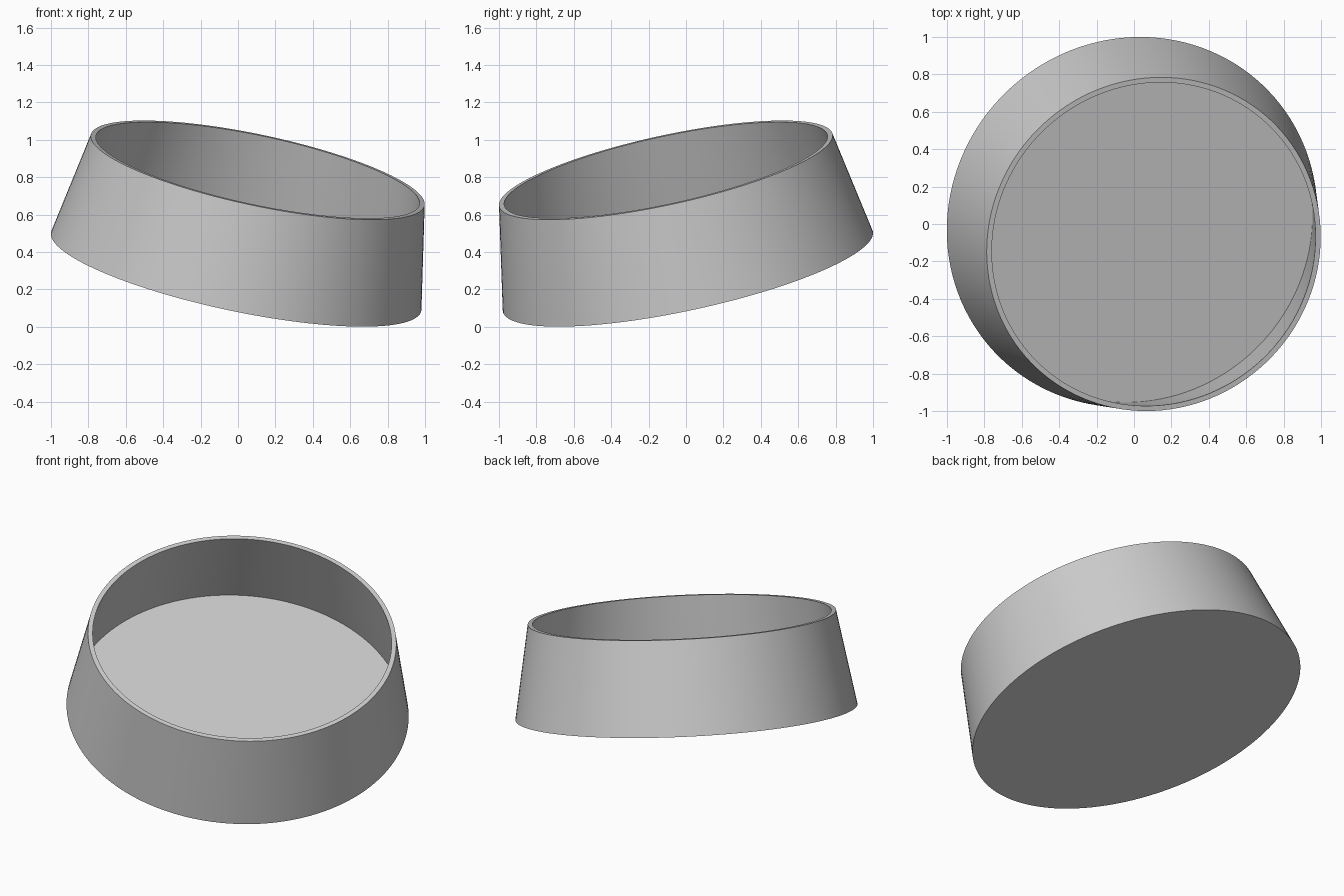
import bpy, bmesh, math
from mathutils import Matrix

old = bpy.data.objects.get("Cube")
if old:
    bpy.data.objects.remove(old, do_unlink=True)

grey = bpy.data.materials.new("plain grey")
grey.use_nodes = True
colour = (0.6, 0.6, 0.6, 1)
grey.diffuse_color = colour
grey.node_tree.nodes["Principled BSDF"].inputs["Base Color"].default_value = colour

SEGMENTS = 128
HEIGHT, BASE_R, RIM_R = 0.567, 1.012, 0.912
WALL, FLOOR = 0.028, 0.038
TILT = math.radians(12)

# Profile from the underside edge, over the rim, down to the floor edge
floor_r = BASE_R + (RIM_R - BASE_R) * FLOOR / HEIGHT - WALL
profile = [(BASE_R, 0), (RIM_R, HEIGHT), (RIM_R - WALL, HEIGHT), (floor_r, FLOOR)]

bm = bmesh.new()
rings = []
for radius, z in profile:
    ring = bmesh.ops.create_circle(bm, segments=SEGMENTS, radius=radius,
                                   matrix=Matrix.Translation((0, 0, z)))
    rings.append(ring["verts"])

# Outer wall, rim and inner wall
for lower, upper in zip(rings, rings[1:]):
    for i in range(SEGMENTS):
        j = (i + 1) % SEGMENTS
        bm.faces.new((lower[i], lower[j], upper[j], upper[i]))

# Underside and inside floor
bm.faces.new(rings[0])
bm.faces.new(rings[-1])
bmesh.ops.recalc_face_normals(bm, faces=bm.faces)

mesh = bpy.data.meshes.new("tilted_bowl")
bm.to_mesh(mesh)
bm.free()
mesh.materials.append(grey)
bowl = bpy.data.objects.new("tilted_bowl", mesh)
bpy.context.collection.objects.link(bowl)

# Lean the whole bowl towards the front left
bowl.rotation_euler = (TILT, TILT, 0)
bowl.location = (-0.01, 0.01, 0.295)

bpy.ops.object.select_all(action="DESELECT")
bowl.select_set(True)
bpy.context.view_layer.objects.active = bowl
bpy.ops.object.shade_smooth_by_angle(angle=math.radians(30))
